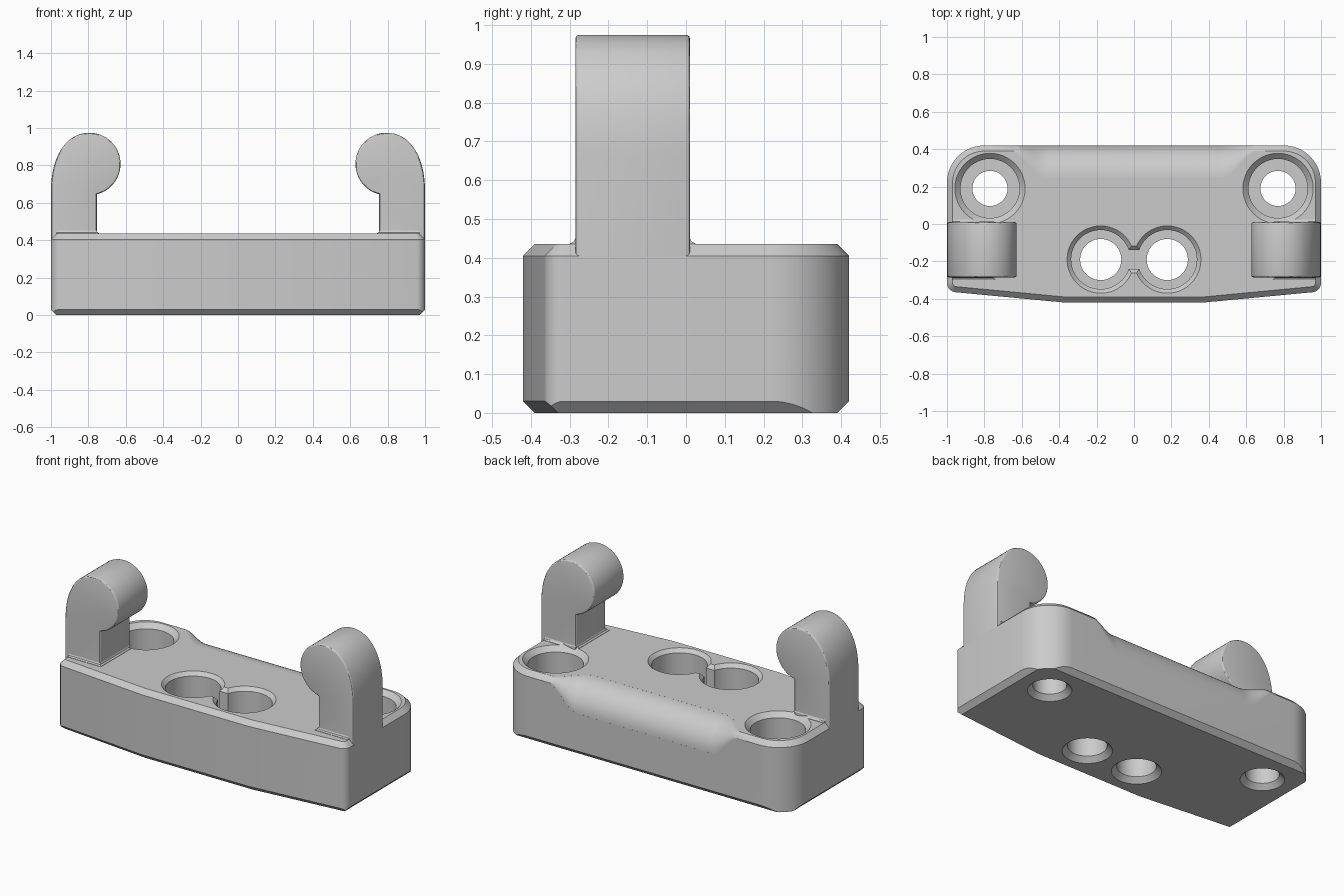
import bpy, bmesh, math
from math import sin, cos, radians

if "Cube" in bpy.data.objects:
    bpy.data.objects.remove(bpy.data.objects["Cube"])

grey = bpy.data.materials.new("plain grey")
grey.use_nodes = True
grey.diffuse_color = (0.6, 0.6, 0.6, 1)
grey.node_tree.nodes["Principled BSDF"].inputs["Base Color"].default_value = (0.6, 0.6, 0.6, 1)

HEIGHT = 0.435
EDGE = 0.03


def loft(name, sections, round_caps=0):
    """Skin a list of equal-length closed sections into a solid."""
    bm = bmesh.new()
    rings = [[bm.verts.new(p) for p in s] for s in sections]
    caps = [bm.faces.new(rings[0]), bm.faces.new(rings[-1])]
    for a, b in zip(rings, rings[1:]):
        for i in range(len(a)):
            j = (i + 1) % len(a)
            bm.faces.new((a[i], a[j], b[j], b[i]))
    bmesh.ops.recalc_face_normals(bm, faces=bm.faces)
    if round_caps:
        edges = [e for f in caps for e in f.edges
                 if max(v.co.z for v in e.verts) > HEIGHT]
        bmesh.ops.bevel(bm, geom=edges, offset=round_caps, segments=3,
                        profile=0.5, affect='EDGES', clamp_overlap=True)
    mesh = bpy.data.meshes.new(name)
    bm.to_mesh(mesh)
    bm.free()
    mesh.materials.append(grey)
    ob = bpy.data.objects.new(name, mesh)
    bpy.context.collection.objects.link(ob)
    return ob


def arc(cx, cy, r, start, end, n):
    angles = [radians(start + (end - start) * i / n) for i in range(n + 1)]
    return [(cx + r * cos(a), cy + r * sin(a)) for a in angles]


def at_height(points, z):
    return [(x, y, z) for x, y in points]


def activate(ob):
    bpy.ops.object.select_all(action='DESELECT')
    ob.select_set(True)
    bpy.context.view_layer.objects.active = ob


def combine(target, tool, operation):
    mod = target.modifiers.new(operation, 'BOOLEAN')
    mod.operation = operation
    mod.solver = 'EXACT'
    mod.object = tool
    activate(target)
    bpy.ops.object.modifier_apply(modifier=mod.name)
    bpy.data.objects.remove(tool)


def smooth(ob):
    activate(ob)
    bpy.ops.object.shade_smooth_by_angle(angle=radians(30))


# Body: rounded outline with a chamfered top rim
def outline(d):
    half = [(0.37, -0.42 + d)]
    half += arc(0.95, -0.315, 0.05 - d, -84.6, 0, 8)
    half += arc(0.8, 0.22, 0.2 - d, 0, 90, 20)
    return half + [(-x, y) for x, y in reversed(half)]


body = loft("body", [at_height(outline(0), -0.1),
                     at_height(outline(0), HEIGHT - EDGE),
                     at_height(outline(EDGE), HEIGHT)])


# Bottom chamfer: trimmed by a sharp-cornered tapering block
def sharp_outline(d):
    half = [(0.37, -0.42 - d), (1 + d, -0.36 - d), (1 + d, 0.42 + d)]
    return half + [(-x, y) for x, y in reversed(half)]


taper = loft("taper", [at_height(sharp_outline(-EDGE), 0),
                       at_height(sharp_outline(EDGE), 2 * EDGE),
                       at_height(sharp_outline(EDGE), 1)])
combine(body, taper, 'INTERSECT')


# Large rounding on the back edge, fading out towards the corner bosses
def back_section(x, r):
    y, z = 0.4197 - r, HEIGHT - 0.0003 - r
    pts = arc(y, z, r, 0, 90, 14) + [(y, 0.6), (0.6, 0.6), (0.6, z)]
    return [(x, a, b) for a, b in pts]


ramp = []
for i in range(15):
    t = i / 14
    ramp.append((0.68 - 0.22 * t, 0.02 + 0.15 * t * t * (3 - 2 * t)))
stations = [(-x, r) for x, r in ramp] + ramp[::-1]
combine(body, loft("back_rounding", [back_section(x, r) for x, r in stations]), 'DIFFERENCE')


# Small flares where the hooks meet the body
def flare_section(s, d, z):
    return [(s * x, y, z) for x, y in ((0.755 - d, -0.285 - d), (0.97, -0.285 - d),
                                       (0.97, 0.01 + d), (0.755 - d, 0.01 + d))]


for s in (-1, 1):
    flare = loft("flare", [flare_section(s, d, z) for d, z in
                           ((0.016, 0.42), (0.014, 0.437), (0.004, 0.442), (0, 0.451))])
    combine(body, flare, 'UNION')

# Stepped screw holes, chamfered at both ends
FLOOR = 0.15
BORE = 0.158


def stepped_hole(x, y, r, rim):
    steps = [(r + 0.04, -0.01), (r, EDGE), (r, FLOOR), (BORE, FLOOR),
             (BORE, HEIGHT - rim), (BORE + rim + 0.01, HEIGHT + 0.01)]
    return loft("hole", [at_height(arc(x, y, radius, 0, 352.5, 47), z)
                         for radius, z in steps])


for s in (-1, 1):
    combine(body, stepped_hole(s * 0.77, 0.19, 0.094, 0.03), 'DIFFERENCE')
    combine(body, stepped_hole(s * 0.178, -0.19, 0.11, 0.022), 'DIFFERENCE')

# Slot joining the two middle holes
slot = loft("slot", [at_height([(-0.06, -0.19 - w), (0.06, -0.19 - w),
                                (0.06, -0.19 + w), (-0.06, -0.19 + w)], z)
                     for w, z in ((0.05, FLOOR + 0.001), (0.05, 0.413), (0.082, 0.445))])
combine(body, slot, 'DIFFERENCE')
smooth(body)

# Hooks: upright with a curved back and a round inward head
head = arc(0.795, 0.808, 0.167, 45, 256, 40)
profile = [(0.755, HEIGHT - EDGE), (1, HEIGHT - EDGE)]
for i in range(10):
    t = i / 10
    profile.append(tuple((1 - t) ** 2 * a + 2 * t * (1 - t) * b + t * t * c
                         for a, b, c in zip((1, 0.66), (1, 0.839), head[0])))
profile += head

for s, side in ((1, "left"), (-1, "right")):
    hook = loft(side + "_hook", [[(s * x, y, z) for x, z in profile]
                                 for y in (-0.285, 0.01)], round_caps=0.01)
    smooth(hook)
